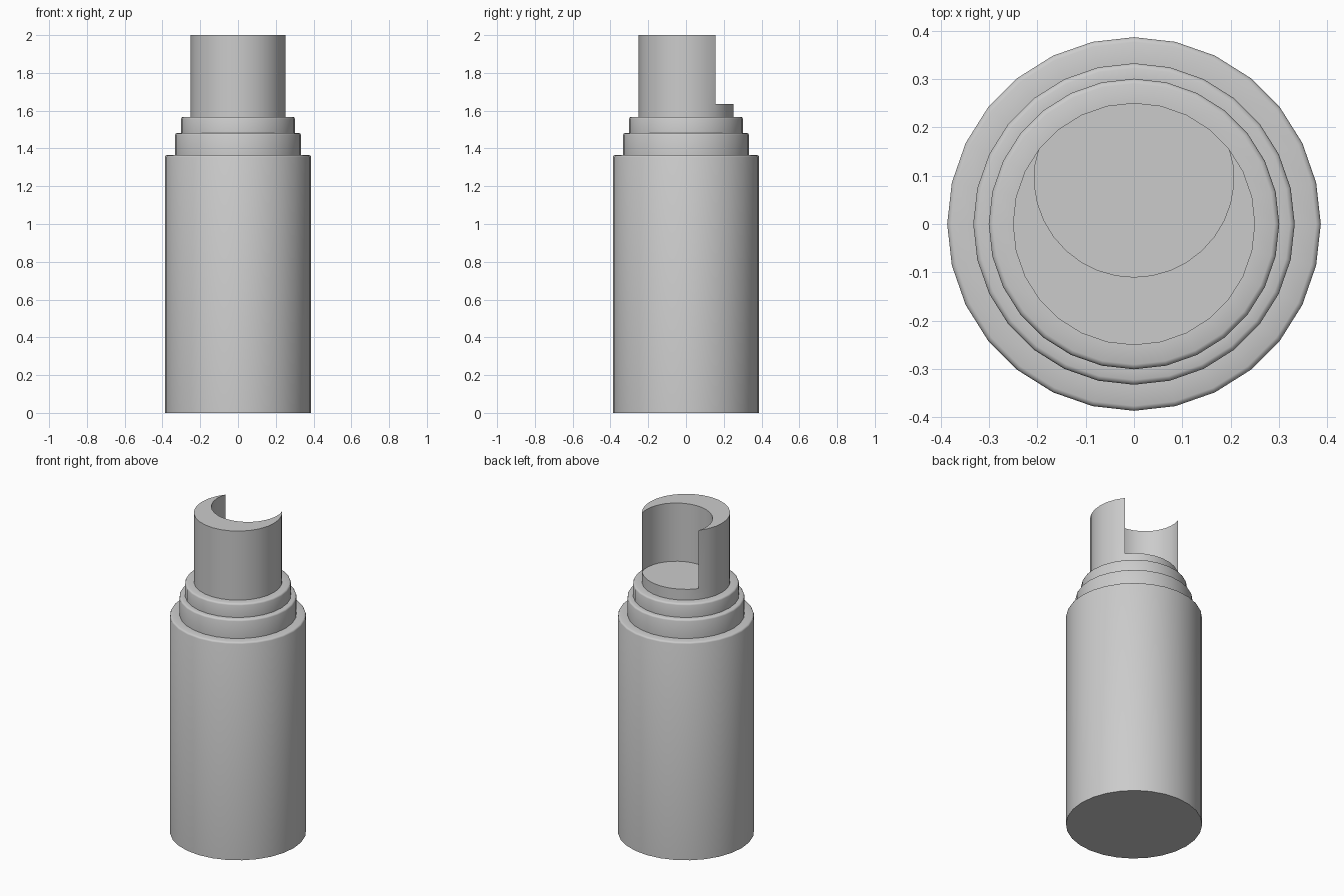
import bpy, bmesh, math

if "Cube" in bpy.data.objects:
    bpy.data.objects.remove(bpy.data.objects["Cube"])

SIDES = 28


def ring_point(k, r):
    a = 2 * math.pi * k / SIDES
    return r * math.cos(a), r * math.sin(a)


def finish(bm, name):
    bmesh.ops.recalc_face_normals(bm, faces=bm.faces)
    mesh = bpy.data.meshes.new(name)
    bm.to_mesh(mesh)
    bm.free()
    obj = bpy.data.objects.new(name, mesh)
    bpy.context.collection.objects.link(obj)
    bpy.ops.object.select_all(action='DESELECT')
    obj.select_set(True)
    bpy.context.view_layer.objects.active = obj
    bpy.ops.object.shade_smooth_by_angle(angle=math.radians(50))
    return obj


# Stepped bottle: body and two collars, each with a softened top edge
profile = [(0.387, 0.0)]
tiers = [(0.387, 1.365, 0.333), (0.333, 1.482, 0.301), (0.301, 1.567, 0.251)]
for r, top, r_next in tiers:
    b = 0.01
    profile += [(r, top - b), (r - 0.3 * b, top - 0.3 * b), (r - b, top), (r_next, top)]

bm = bmesh.new()
rings = [[bm.verts.new((*ring_point(k, r), z)) for k in range(SIDES)] for r, z in profile]
bm.faces.new(rings[0])
for lo, hi in zip(rings, rings[1:]):
    for k in range(SIDES):
        j = (k + 1) % SIDES
        bm.faces.new((lo[k], lo[j], hi[j], hi[k]))
bm.faces.new(rings[-1])
finish(bm, "stepped_bottle")

# Cut-away nozzle: round base disc with a crescent wall, open to the back
R, Z0, Z1, Z2 = 0.251, 1.565, 1.635, 2.0
FIRST, LAST = 3, 11                       # ring vertices where the wall ends
front = [ring_point(k, R) for k in range(LAST, FIRST + SIDES + 1)]
back = [ring_point(k, R) for k in range(FIRST + 1, LAST)]
n = len(front) - 1
cy, cr = 0.097, 0.207
lift = math.asin((front[0][1] - cy) / cr)
inner = []
for i in range(1, n):
    a = math.pi - lift + (math.pi + 2 * lift) * i / n
    inner.append((cr * math.cos(a), cy + cr * math.sin(a)))

bm = bmesh.new()


def row(points, z):
    return [bm.verts.new((x, y, z)) for x, y in points]


def strip(lo, hi):
    for i in range(len(lo) - 1):
        quad = []
        for v in (lo[i], lo[i + 1], hi[i + 1], hi[i]):
            if v not in quad:
                quad.append(v)
        bm.faces.new(quad)


f0, f1, f2 = (row(front, z) for z in (Z0, Z1, Z2))
b0, b1 = (row(back, z) for z in (Z0, Z1))
i1, i2 = ([f[0]] + row(inner, z) + [f[-1]] for f, z in ((f1, Z1), (f2, Z2)))
strip(f0, f1)                                            # base disc, front
strip([f0[-1]] + b0 + [f0[0]], [f1[-1]] + b1 + [f1[0]])  # base disc, back
strip(f1, f2)                                            # outer wall
strip(i1, i2)                                            # inner wall
strip(i2, f2)                                            # crescent top
bm.faces.new(i1 + b1)                                    # recessed floor
finish(bm, "cutaway_nozzle")
